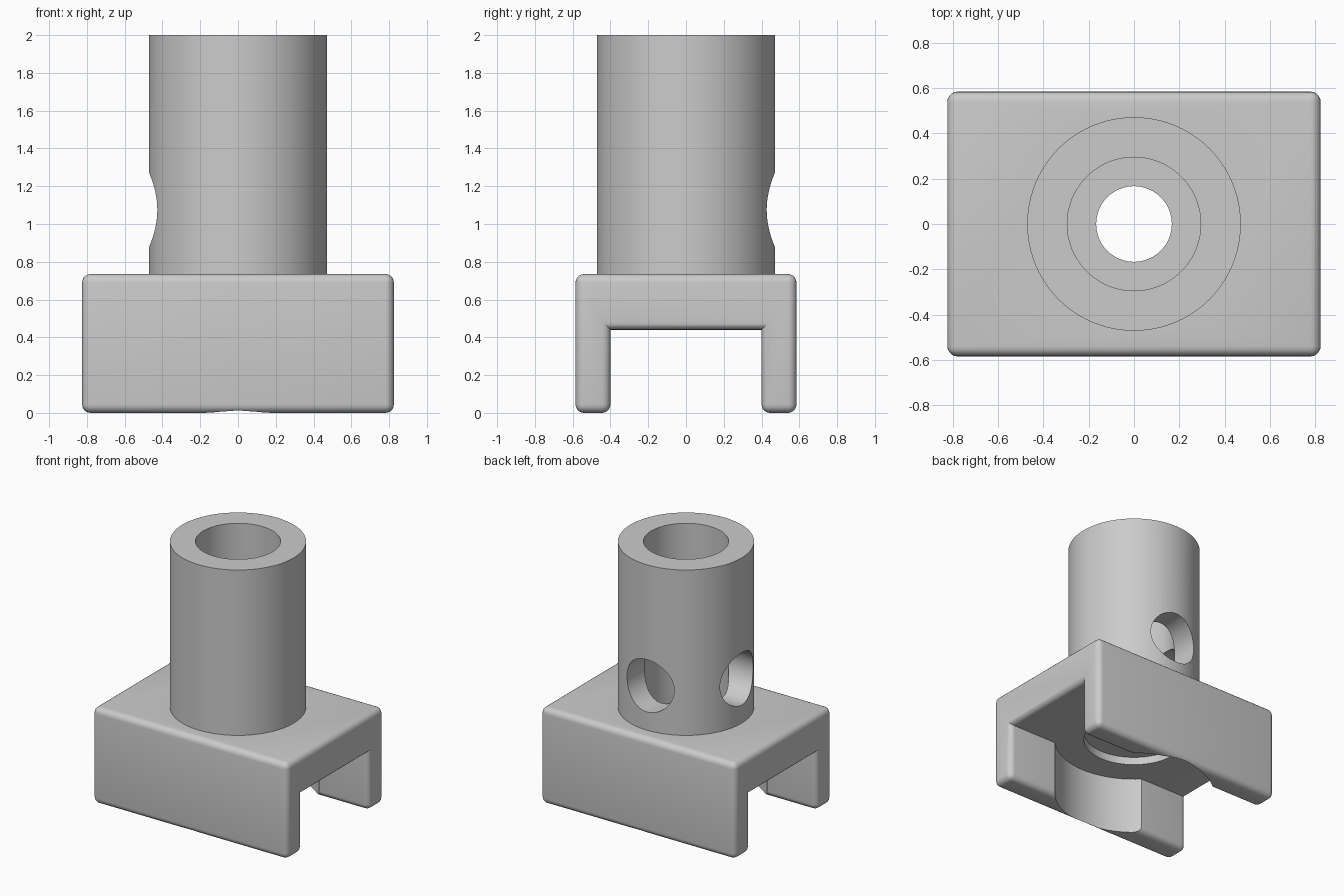
import bpy, bmesh, math
from mathutils import Matrix, Vector

cube = bpy.data.objects.get("Cube")
if cube:
    bpy.data.objects.remove(cube, do_unlink=True)

grey = bpy.data.materials.new("plain grey")
grey.use_nodes = True
COLOUR = (0.6, 0.6, 0.6, 1)
grey.diffuse_color = COLOUR
grey.node_tree.nodes["Principled BSDF"].inputs["Base Color"].default_value = COLOUR


def make_object(name, bm):
    mesh = bpy.data.meshes.new(name)
    bmesh.ops.recalc_face_normals(bm, faces=bm.faces)
    bm.to_mesh(mesh)
    bm.free()
    mesh.materials.append(grey)
    obj = bpy.data.objects.new(name, mesh)
    bpy.context.collection.objects.link(obj)
    return obj


def cylinder(name, radius, start, end, sides=96):
    """Solid round bar between two points."""
    a, b = Vector(start), Vector(end)
    turn = (b - a).to_track_quat('Z', 'Y').to_matrix().to_4x4()
    bm = bmesh.new()
    bmesh.ops.create_cone(bm, cap_ends=True, segments=sides, radius1=radius, radius2=radius,
                          depth=(b - a).length, matrix=Matrix.Translation((a + b) / 2) @ turn)
    return make_object(name, bm)


def combine(target, tool, operation):
    """Apply a boolean and remove the tool object."""
    mod = target.modifiers.new(operation, 'BOOLEAN')
    mod.operation, mod.object, mod.solver = operation, tool, 'EXACT'
    bpy.context.view_layer.objects.active = target
    bpy.ops.object.modifier_apply(modifier=mod.name)
    bpy.data.objects.remove(tool, do_unlink=True)


# Saddle base: channel profile extruded along x, convex edges rounded
HALF_X, HALF_Y, SLOT_Y, SLOT_Z, TOP = 0.825, 0.585, 0.4, 0.44, 0.735
profile = [(-HALF_Y, 0), (-SLOT_Y, 0), (-SLOT_Y, SLOT_Z), (SLOT_Y, SLOT_Z),
           (SLOT_Y, 0), (HALF_Y, 0), (HALF_Y, TOP), (-HALF_Y, TOP)]
bm = bmesh.new()
end = bm.faces.new([bm.verts.new((-HALF_X, y, z)) for y, z in profile])
side = bmesh.ops.extrude_face_region(bm, geom=[end])
bmesh.ops.translate(bm, vec=(2 * HALF_X, 0, 0),
                    verts=[v for v in side["geom"] if isinstance(v, bmesh.types.BMVert)])
bmesh.ops.recalc_face_normals(bm, faces=bm.faces)
convex = [e for e in bm.edges if e.calc_face_angle_signed() > 0.1]
bmesh.ops.bevel(bm, geom=convex, offset=0.045, segments=5, profile=0.5, affect='EDGES')
body = make_object("socket_bracket", bm)

# Upright tube
combine(body, cylinder("tube", 0.472, (0, 0, 0.6), (0, 0, 2)), 'UNION')

# Round recess between the legs, lower counterbore, through hole and socket bore
for name, radius, low, high in [("leg_recess", 0.57, -0.2, SLOT_Z),
                                ("counterbore", 0.36, 0.3, 0.5),
                                ("through_hole", 0.167, 0.3, 1),
                                ("socket_bore", 0.295, 0.635, 2.2)]:
    combine(body, cylinder(name, radius, (0, 0, low), (0, 0, high)), 'DIFFERENCE')

# Side holes on the right and the back
for direction in [(-1, 0), (0, 1)]:
    x, y = direction
    combine(body, cylinder("side_hole", 0.2, (0, 0, 1.075), (x * 0.7, y * 0.7, 1.075), 64),
            'DIFFERENCE')

bpy.ops.object.select_all(action='DESELECT')
body.select_set(True)
bpy.context.view_layer.objects.active = body
bpy.ops.object.shade_smooth_by_angle(angle=math.radians(30))
